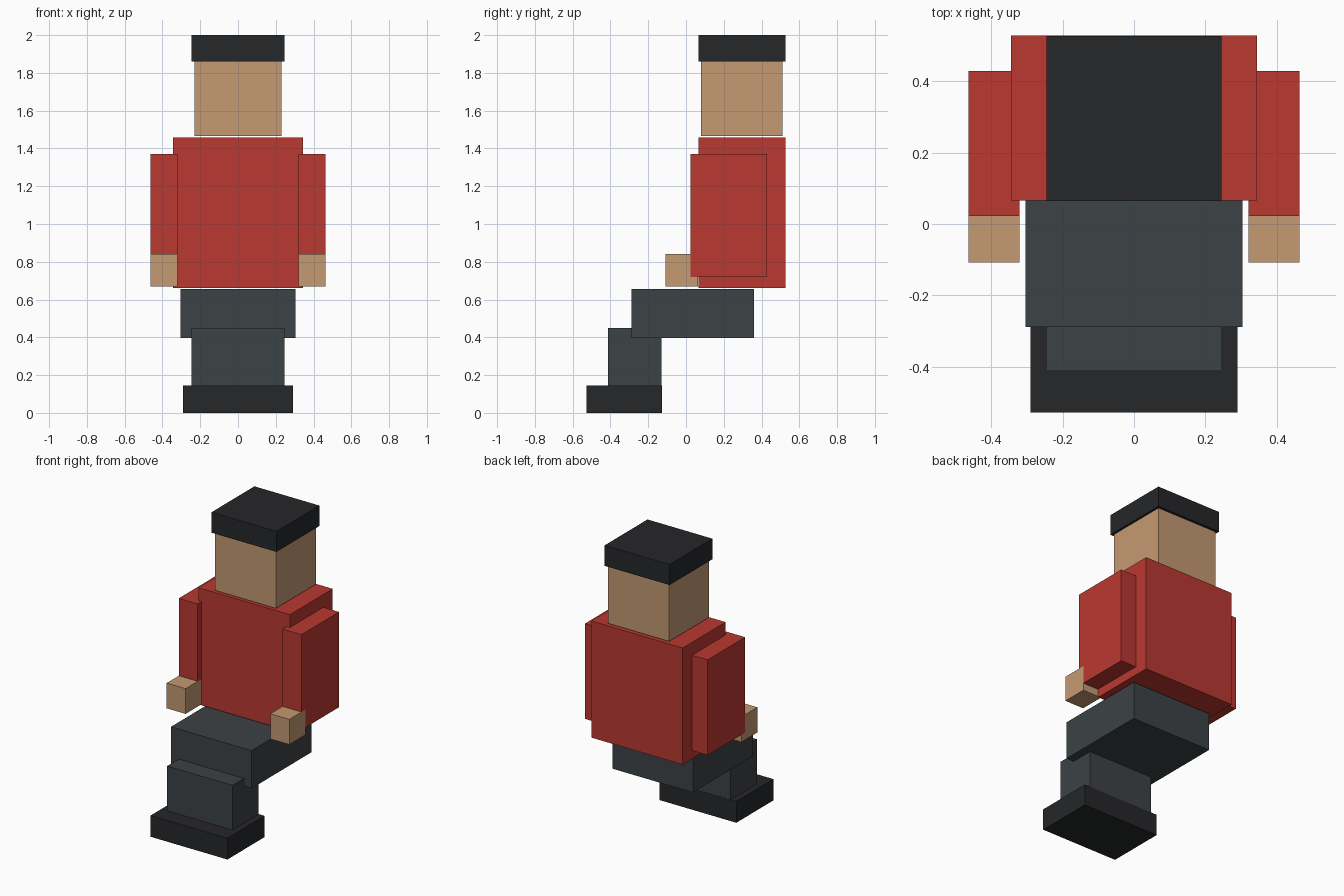
import bpy
import bmesh
from mathutils import Vector

if "Cube" in bpy.data.objects:
    bpy.data.objects.remove(bpy.data.objects["Cube"])


def material(name, r, g, b):
    m = bpy.data.materials.new(name)
    m.diffuse_color = (r, g, b, 1.0)
    m.use_nodes = True
    m.node_tree.nodes["Principled BSDF"].inputs["Base Color"].default_value = m.diffuse_color
    return m


RED = material("red_cloth", 0.49, 0.04, 0.03)
SKIN = material("skin", 0.55, 0.32, 0.17)
GREY = material("dark_grey_cloth", 0.045, 0.054, 0.060)
BLACK = material("near_black", 0.019, 0.020, 0.022)


def box(name, x, y, z, mat):
    """Box spanning the (min, max) ranges x, y and z."""
    low, high = (Vector(v) for v in zip(x, y, z))
    centre, size = (low + high) / 2, high - low
    bm = bmesh.new()
    bmesh.ops.create_cube(bm, size=1.0)
    bmesh.ops.scale(bm, vec=size, verts=bm.verts)
    mesh = bpy.data.meshes.new(name)
    bm.to_mesh(mesh)
    bm.free()
    mesh.materials.append(mat)
    obj = bpy.data.objects.new(name, mesh)
    obj.location = centre
    bpy.context.collection.objects.link(obj)
    return obj


def centred(name, half_width, y, z, mat):
    return box(name, (-half_width, half_width), y, z, mat)


# head and hair
centred("hair", 0.245, (0.065, 0.527), (1.86, 2.0), BLACK)
centred("head", 0.23, (0.08, 0.51), (1.465, 1.88), SKIN)

# torso
centred("torso", 0.345, (0.066, 0.528), (0.662, 1.458), RED)

# arms and hands on both sides
for side, label in ((-1, "left"), (1, "right")):
    x = sorted((side * 0.32, side * 0.463))
    box(label + "_arm", x, (0.023, 0.428), (0.72, 1.37), RED)
    box(label + "_hand", x, (-0.108, 0.064), (0.67, 0.842), SKIN)

# seated legs: thighs forward, shins down into the shoes
centred("thighs", 0.304, (-0.288, 0.36), (0.397, 0.655), GREY)
centred("shins", 0.246, (-0.412, -0.129), (0.06, 0.45), GREY)
centred("shoes", 0.29, (-0.528, -0.128), (0.0, 0.145), BLACK)
